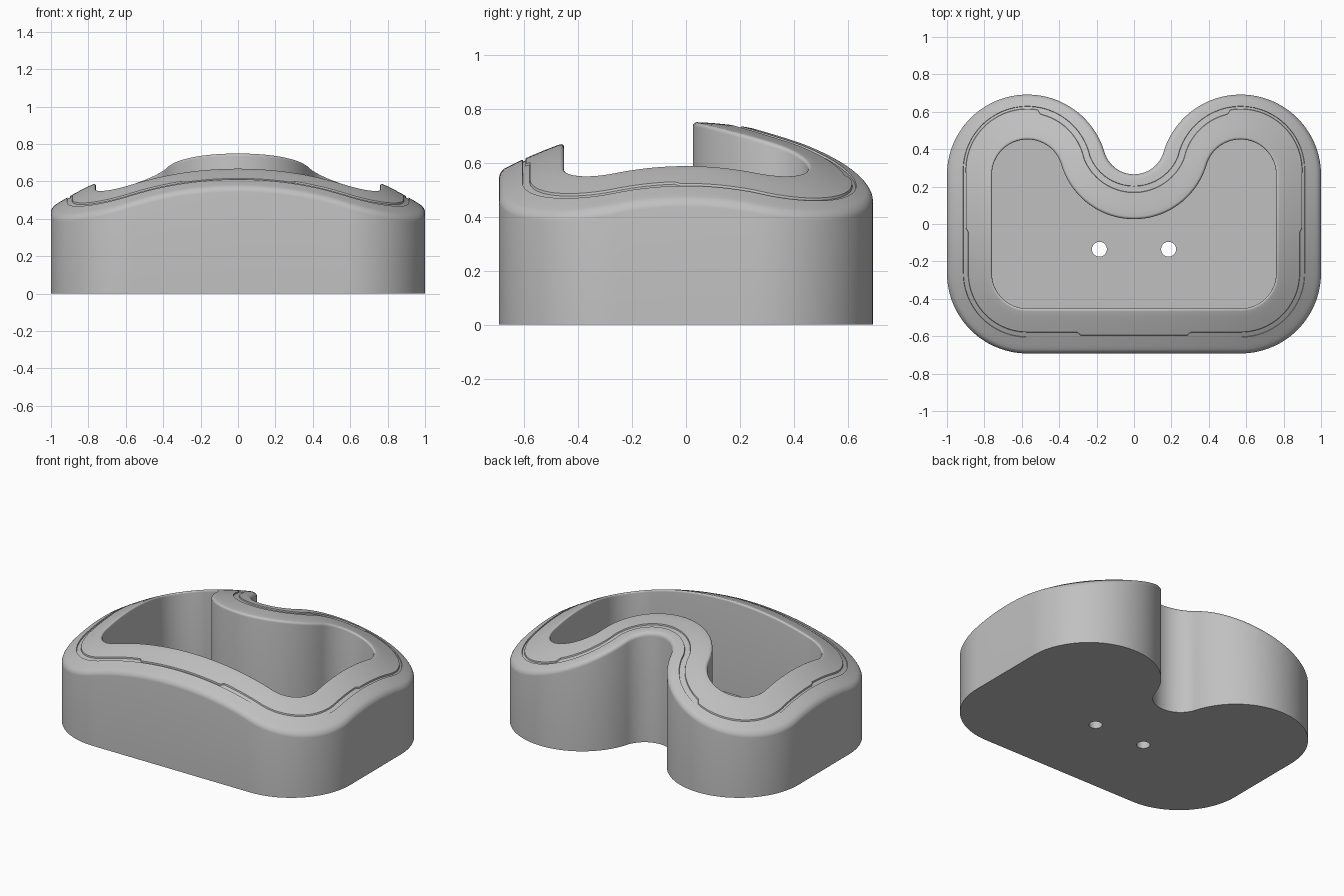
import bpy, bmesh, math
from mathutils import Vector

if "Cube" in bpy.data.objects:
    bpy.data.objects.remove(bpy.data.objects["Cube"], do_unlink=True)

R, CX, CY = 0.43, 0.57, 0.262          # corner radius and corner centres
NOTCH_Y, WALL, FLOOR = 0.43, 0.24, 0.06

grey = bpy.data.materials.new("light_grey")
grey.use_nodes = True
colour = (0.53, 0.53, 0.53, 1)
grey.diffuse_color = colour
grey.node_tree.nodes["Principled BSDF"].inputs["Base Color"].default_value = colour


def arc(cx, cy, r, start, end, n, sign=1):
    """Points on an arc paired with the outward normal of the outline."""
    out = []
    for i in range(n + 1):
        a = math.radians(start + (end - start) * i / n)
        d = Vector((math.cos(a), math.sin(a)))
        out.append((Vector((cx, cy)) + d * r, d * sign))
    return out


def straight(a, b, n):
    """Inner points of a straight run between two outline samples."""
    return [(a[0].lerp(b[0], i / n), a[1]) for i in range(1, n)]


# Outline: rounded corners, two lobes and a notch between them
tilt = math.degrees(math.atan2(NOTCH_Y - CY, CX))
notch_r = math.hypot(CX, NOTCH_Y - CY) - R
corner_r = arc(CX, -CY, R, -90, 0, 28)
lobe_r = arc(CX, CY, R, 0, 180 - tilt, 48)
notch = arc(0, NOTCH_Y, notch_r, -tilt, tilt - 180, 40, -1)
lobe_l = arc(-CX, CY, R, tilt, 180, 48)
corner_l = arc(-CX, -CY, R, 180, 270, 28)
outline = (corner_r + straight(corner_r[-1], lobe_r[0], 24) + lobe_r
           + notch[1:-1] + lobe_l + straight(lobe_l[-1], corner_l[0], 24)
           + corner_l + straight(corner_l[-1], corner_r[0], 60))


def dome(p):
    return 0.75 - 0.25 * p.x ** 2 - 0.04 * p.x ** 4 - 0.38 * p.y ** 2


def seam_start(p, n):
    return 0.087 - 0.025 * max(n.y, 0)


def seam_end(p, n):
    """Seam width steps where the clip sections meet."""
    if p.y < -0.5 and abs(p.x) < 0.3:
        width = 0.012
    elif p.y < -0.04:
        width = 0.028
    elif abs(p.x) > 0.48:
        width = 0.016
    else:
        width = 0.036
    return seam_start(p, n) + width


bm = bmesh.new()


def ring(offset, drop=0.0, flat=None):
    """Loop of vertices inset from the outline, on the dome or at a flat height."""
    verts = []
    for p, n in outline:
        q = p - n * (offset(p, n) if callable(offset) else offset)
        verts.append(bm.verts.new((q.x, q.y, dome(q) - drop if flat is None else flat)))
    return verts


def fillet(r, base, direction, angles):
    return [ring(base + direction * r * (1 - math.cos(math.radians(a))),
                 r * (1 - math.sin(math.radians(a)))) for a in angles]


# Cross-section from the base, up the outside, over the rim and down inside
sunk = 0.008
steps = [0, 18, 36, 54, 72, 90]
rings = [ring(0, flat=0)] + fillet(0.024, 0, 1, steps)
rings += [ring(0.045),
          ring(seam_start),
          ring(lambda p, n: seam_start(p, n) + 0.002, sunk),
          ring(lambda p, n: seam_end(p, n) - 0.002, sunk),
          ring(seam_end),
          ring(0.16), ring(0.195)]
rings += fillet(0.015, WALL, -1, steps[::-1]) + [ring(WALL, flat=FLOOR)]
count = len(outline)
for low, high in zip(rings, rings[1:]):
    for i in range(count):
        j = (i + 1) % count
        bm.faces.new((low[i], low[j], high[j], high[i]))
bm.faces.new(rings[0][::-1])
bm.faces.new(rings[-1])
bmesh.ops.recalc_face_normals(bm, faces=bm.faces)
mesh = bpy.data.meshes.new("tray_body")
bm.to_mesh(mesh)
bm.free()
mesh.materials.append(grey)
body = bpy.data.objects.new("tray_body", mesh)
bpy.context.collection.objects.link(body)

# Two screw holes through the floor
for side in (-1, 1):
    bpy.ops.mesh.primitive_cylinder_add(vertices=32, radius=0.04, depth=0.3,
                                        location=(side * 0.185, -0.135, 0.03))
    cutter = bpy.context.object
    cutter.name = "hole_cutter"
    cutter.hide_render = True
    cutter.data.materials.append(grey)
    cut = body.modifiers.new("hole", "BOOLEAN")
    cut.operation, cut.solver, cut.object = "DIFFERENCE", "EXACT", cutter
    bpy.ops.object.select_all(action="DESELECT")
    body.select_set(True)
    bpy.context.view_layer.objects.active = body
    bpy.ops.object.modifier_apply(modifier=cut.name)
    bpy.data.objects.remove(cutter, do_unlink=True)

bpy.ops.object.shade_smooth_by_angle(angle=math.radians(30))
